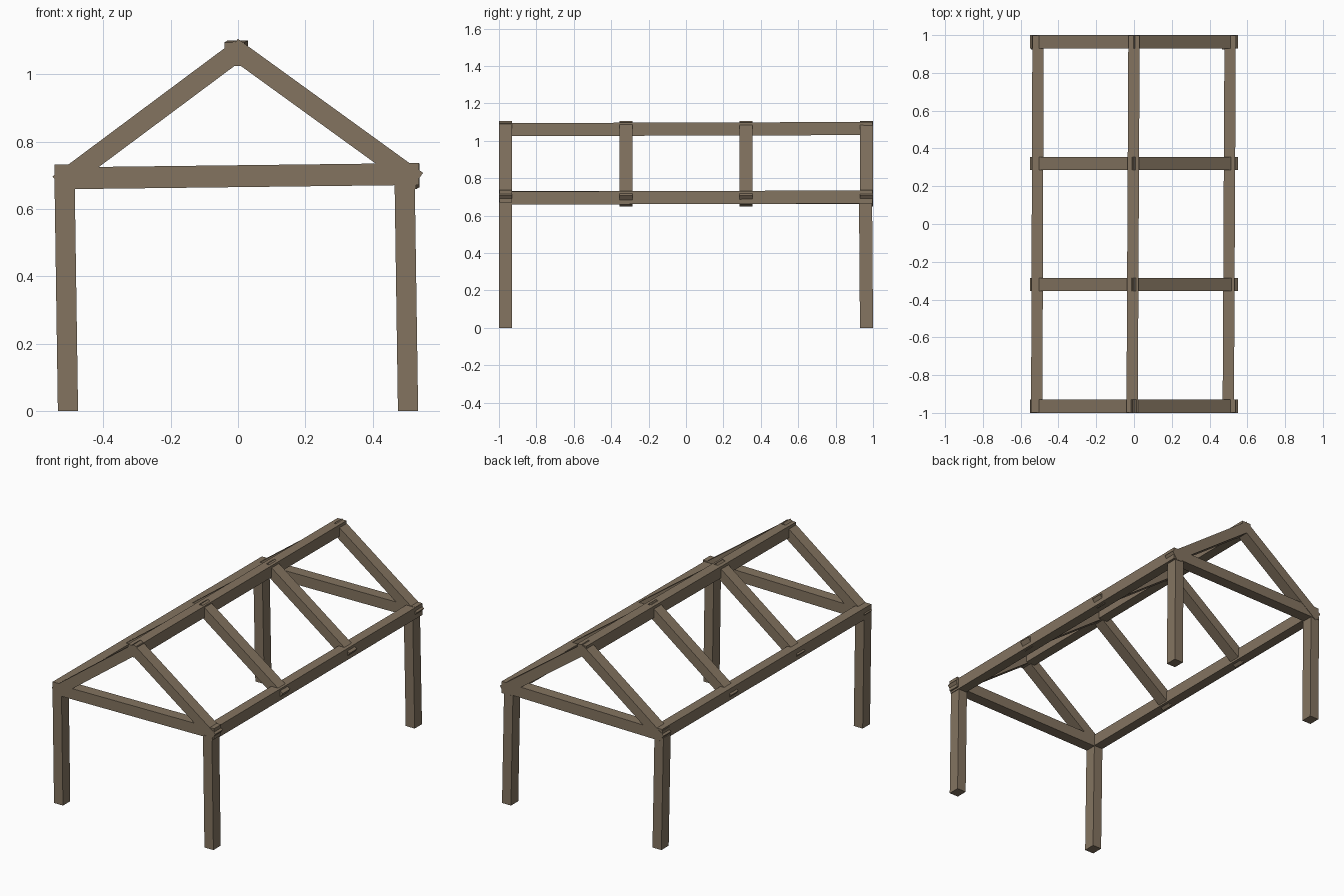
import bpy, bmesh
from mathutils import Vector

if "Cube" in bpy.data.objects:
    bpy.data.objects.remove(bpy.data.objects["Cube"])

wood = bpy.data.materials.new("weathered wood")
wood.diffuse_color = (0.23, 0.175, 0.118, 1)
wood.use_nodes = True
wood.node_tree.nodes["Principled BSDF"].inputs["Base Color"].default_value = wood.diffuse_color

X, Y, Z = Vector((1, 0, 0)), Vector((0, 1, 0)), Vector((0, 0, 1))


def beam(name, a, b, u, w, v, h):
    """Squared timber from a to b; ends are w along u by h along v."""
    bm = bmesh.new()
    rings = []
    for p in (Vector(a), Vector(b)):
        rings.append([bm.verts.new(p + u * (s * w / 2) + v * (t * h / 2))
                      for s, t in ((-1, -1), (1, -1), (1, 1), (-1, 1))])
    r0, r1 = rings
    bm.faces.new(r0)
    bm.faces.new(r1)
    for i in range(4):
        j = (i + 1) % 4
        bm.faces.new((r0[i], r0[j], r1[j], r1[i]))
    bmesh.ops.recalc_face_normals(bm, faces=bm.faces[:])
    me = bpy.data.meshes.new(name)
    bm.to_mesh(me)
    bm.free()
    me.materials.append(wood)
    ob = bpy.data.objects.new(name, me)
    bpy.context.collection.objects.link(ob)
    return ob


# Corner posts, leaning slightly to the left
for end, y, lean in (("front", -0.965, 0.0), ("back", 0.965, -0.005)):
    for side, x in (("left", -0.505), ("right", 0.505)):
        beam(f"{end}_{side}_post", (x, y, 0), (x - 0.01, y + lean, 0.68),
             X, 0.06, Y, 0.07)

# Long side plates and ridge beam
beam("left_plate", (-0.515, -0.998, 0.697), (-0.508, 0.998, 0.697), X, 0.06, Z, 0.07)
beam("right_plate", (0.499, -0.998, 0.694), (0.509, 0.998, 0.70), X, 0.06, Z, 0.07)
beam("ridge_beam", (-0.010, -0.998, 1.060), (0.0, 0.998, 1.066), X, 0.06, Z, 0.07)

# Tie beams across both ends
for end, y in (("front", -0.964), ("back", 0.964)):
    beam(f"{end}_tie_beam", (-0.54, y, 0.691), (0.538, y, 0.704), Y, 0.068, Z, 0.065)

# Rafter pairs
for i, y in enumerate((-0.965, -0.32, 0.32, 0.965)):
    for side, foot, top in (("left", (-0.533, 0.673), (0.008, 1.076)),
                            ("right", (0.532, 0.683), (-0.018, 1.081))):
        a = Vector((foot[0], y, foot[1]))
        b = Vector((top[0], y, top[1]))
        normal = (b - a).cross(Y).normalized()
        beam(f"{side}_rafter_{i + 1}", a, b, Y, 0.07, normal, 0.06)
